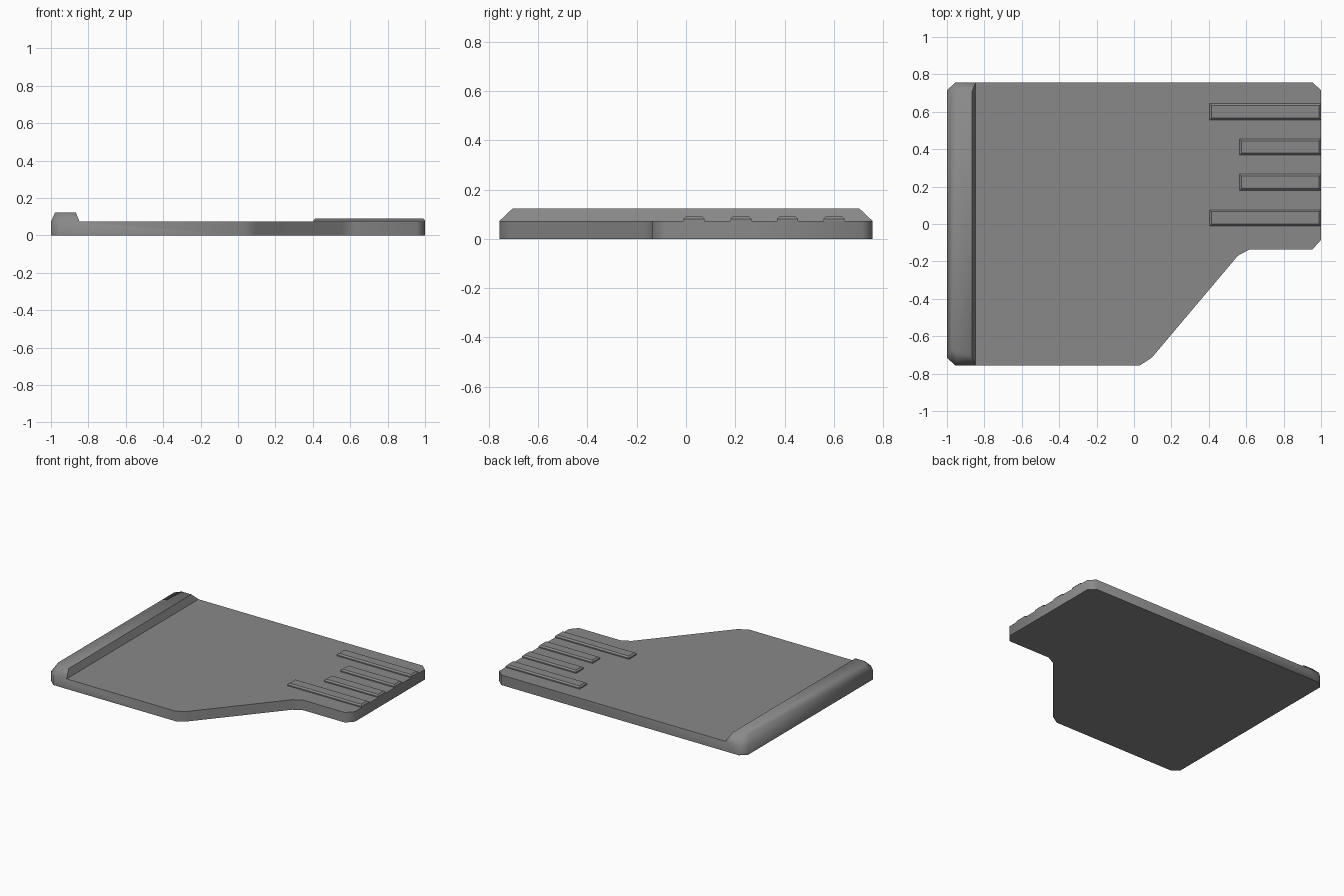
import bpy
import bmesh
import math

cube = bpy.data.objects.get("Cube")
if cube:
    bpy.data.objects.remove(cube, do_unlink=True)

# Single grey material
grey = bpy.data.materials.new("mid_grey")
grey.use_nodes = True
color = (0.25, 0.25, 0.25, 1)
grey.diffuse_color = color
grey.node_tree.nodes["Principled BSDF"].inputs["Base Color"].default_value = color


def prism(bm, outline, z0, z1):
    """Extrude a flat outline upward and return the top face."""
    base = bm.faces.new([bm.verts.new((x, y, z0)) for x, y in outline])
    geom = bmesh.ops.extrude_face_region(bm, geom=[base], use_keep_orig=True)["geom"]
    for v in geom:
        if isinstance(v, bmesh.types.BMVert):
            v.co.z = z1
    return next(f for f in geom if isinstance(f, bmesh.types.BMFace))


def finish(bm, name, angle):
    bmesh.ops.recalc_face_normals(bm, faces=bm.faces)
    mesh = bpy.data.meshes.new(name)
    bm.to_mesh(mesh)
    bm.free()
    mesh.materials.append(grey)
    obj = bpy.data.objects.new(name, mesh)
    bpy.context.collection.objects.link(obj)
    bpy.ops.object.select_all(action="DESELECT")
    obj.select_set(True)
    bpy.context.view_layer.objects.active = obj
    bpy.ops.object.shade_smooth_by_angle(angle=math.radians(angle))


# Flat card body with clipped corners and a slanted shoulder
outline = [(-0.955, -0.757), (0.03, -0.757), (0.095, -0.715), (0.555, -0.17),
           (0.62, -0.135), (0.955, -0.135), (1, -0.085), (1, 0.715),
           (0.955, 0.757), (-0.955, 0.757), (-1, 0.715), (-1, -0.715)]
bm = bmesh.new()
top = prism(bm, outline, 0, 0.073)

# Raised grip ridge along the right edge, drawn up from the body
bmesh.ops.bisect_plane(bm, geom=[top, *top.edges, *top.verts],
                       plane_co=(-0.847, 0, 0), plane_no=(1, 0, 0))
strip = next(f for f in bm.faces
             if f.calc_center_median().z > 0.07 and f.calc_center_median().x < -0.85)
ridge = bmesh.ops.extrude_discrete_faces(bm, faces=[strip])["faces"][0]
for v in ridge.verts:
    v.co.x = -0.92 + (v.co.x + 0.92) * 0.72
    v.co.y *= 0.93
    v.co.z = 0.123
finish(bm, "card_body", 66)

# Contact strips with chamfered top edges
for i, (start, y) in enumerate([(0.405, 0.033), (0.565, 0.223), (0.565, 0.412), (0.405, 0.6)]):
    bm = bmesh.new()
    y0, y1 = y - 0.043, y + 0.043
    top = prism(bm, [(start, y0), (1, y0), (1, y1), (start, y1)], 0.065, 0.091)
    bmesh.ops.bevel(bm, geom=list(top.edges), offset=0.01, segments=1,
                    affect="EDGES", profile=0.5)
    finish(bm, f"contact_strip_{i + 1}", 30)
